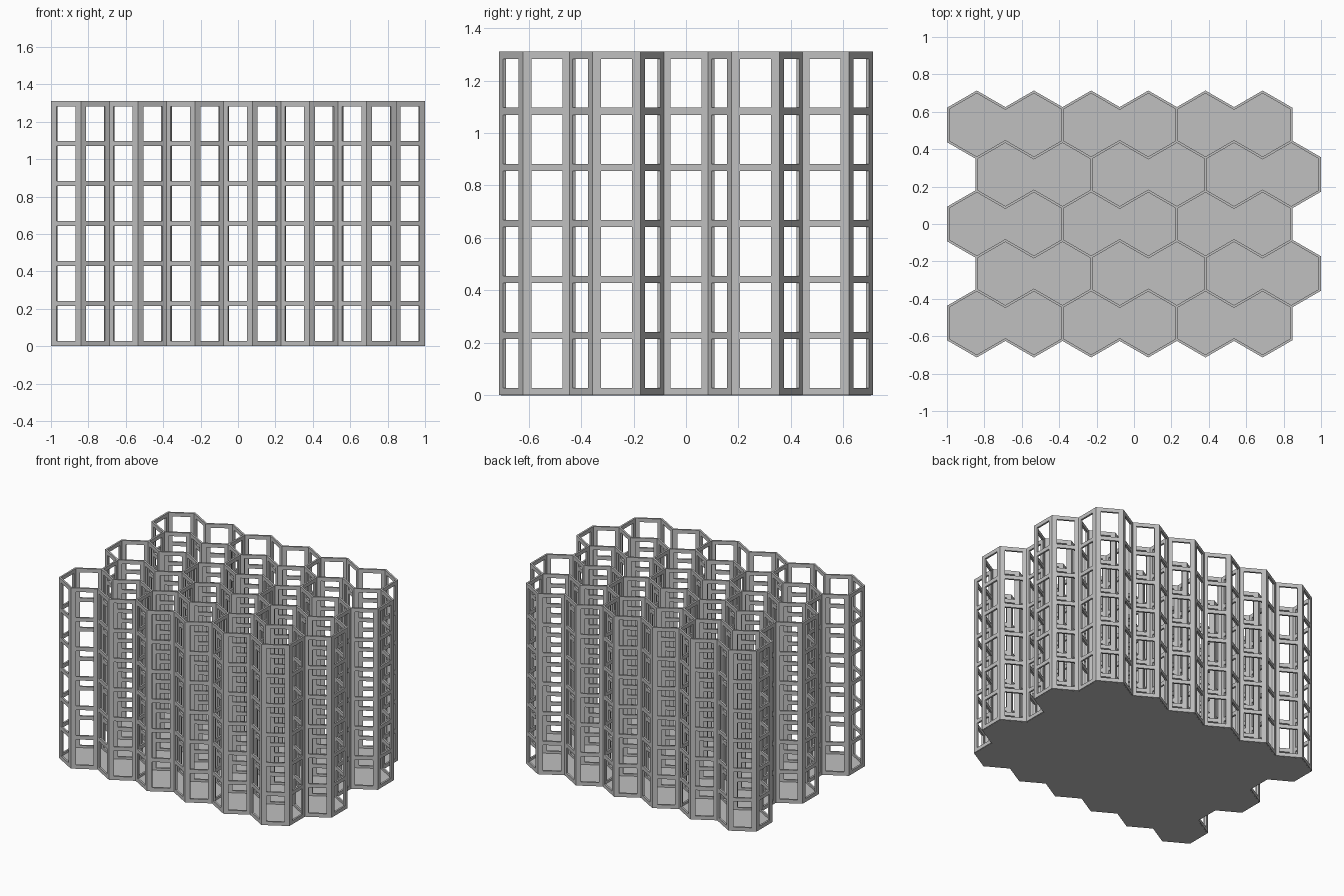
import bpy, bmesh, math
from mathutils import Vector

cube = bpy.data.objects.get("Cube")
if cube:
    bpy.data.objects.remove(cube, do_unlink=True)

ROWS, COLS, LEVELS = 5, 6, 6
THICK = 0.013                                # wall thickness
WIDTH = (2 - THICK) / (COLS + 0.5)           # hexagon width, flat to flat
RADIUS = WIDTH / math.sqrt(3)
HEIGHT, BASE, FLOOR_TOP = 1.31, 0.001, 0.012
BAND, OPENING = 0.0275, 0.118                # rail height, window width
PITCH = (HEIGHT - BAND) / LEVELS

grey = bpy.data.materials.new("plain grey")
grey.use_nodes = True
grey.diffuse_color = (0.53, 0.53, 0.53, 1)
grey.node_tree.nodes["Principled BSDF"].inputs["Base Color"].default_value = grey.diffuse_color


def make_object(name, bm):
    bmesh.ops.remove_doubles(bm, verts=bm.verts, dist=0.0002)
    bmesh.ops.recalc_face_normals(bm, faces=bm.faces)
    mesh = bpy.data.meshes.new(name)
    bm.to_mesh(mesh)
    bm.free()
    mesh.materials.append(grey)
    obj = bpy.data.objects.new(name, mesh)
    bpy.context.collection.objects.link(obj)


def face(bm, points):
    return bm.faces.new([bm.verts.new(p) for p in points])


def at(p, z):
    return Vector((p.x, p.y, z))


def hexagon(row, col):
    x = (col - COLS / 2 + 0.25 + 0.5 * (row % 2)) * WIDTH
    y = (row - (ROWS - 1) / 2) * 1.5 * RADIUS
    angles = [math.radians(60 * k - 30) for k in range(6)]
    return [Vector((x + RADIUS * math.cos(a), y + RADIUS * math.sin(a))) for a in angles]


def key(p):
    return (round(p.x * 500), round(p.y * 500))


# Collect the shared walls; cells are joined in open pairs along each row
nodes, walls = {}, set()


def node(p):
    for k, q in nodes.items():
        if (q - p).length < 0.001:
            return k
    nodes[key(p)] = p
    return key(p)


for row in range(ROWS):
    for col in range(COLS):
        corners = [node(p) for p in hexagon(row, col)]
        for k in range(6):
            open_side = (k == 0 and col % 2 == 0) or (k == 3 and col % 2 == 1)
            if not open_side:
                walls.add(tuple(sorted((corners[k], corners[(k + 1) % 6]))))

neighbours = {k: [] for k in nodes}
for a, b in walls:
    neighbours[a].append(b)
    neighbours[b].append(a)

# Window rails: alternating rail and opening heights
levels = [BASE]
for i in range(LEVELS):
    levels += [i * PITCH + BAND, (i + 1) * PITCH]
levels.append(HEIGHT)


def wall_corner(end, other, normal):
    """Mitred wall corner on the side that normal points to."""
    p = nodes[end]
    outward = (p - nodes[other]).normalized()
    blocked = any((nodes[c] - p).dot(normal) > 0.01 for c in neighbours[end] if c != other)
    mitre = THICK / 2 * math.tan(math.radians(30))
    return p + normal * THICK / 2 + outward * (-mitre if blocked else mitre)


# Window walls, mitred together at the corners
bm = bmesh.new()
for a, b in sorted(walls):
    pa, pb = nodes[a], nodes[b]
    along = (pb - pa).normalized()
    middle = (pa + pb) / 2
    sides = []
    for s in (1, -1):
        normal = Vector((-along.y, along.x)) * s
        centre = middle + normal * THICK / 2
        line = [wall_corner(a, b, normal), centre - along * OPENING / 2,
                centre + along * OPENING / 2, wall_corner(b, a, normal)]
        sides.append(line)
        for j in range(len(levels) - 1):
            for i in range(3):
                if i == 1 and j % 2 == 1:
                    continue
                low, high = levels[j], levels[j + 1]
                face(bm, [at(line[i], low), at(line[i + 1], low),
                          at(line[i + 1], high), at(line[i], high)])
    left, right = sides
    # Window reveals
    for j in range(1, len(levels) - 1, 2):
        low, high = levels[j], levels[j + 1]
        for i in (1, 2):
            face(bm, [at(left[i], low), at(right[i], low), at(right[i], high), at(left[i], high)])
        for z in (low, high):
            face(bm, [at(left[1], z), at(left[2], z), at(right[2], z), at(right[1], z)])
    # Top and bottom edges
    for z in (BASE, HEIGHT):
        face(bm, [at(p, z) for p in [pa] + left + [pb] + right[::-1]])
make_object("window_walls", bm)

# Floor slab under all cells
bm = bmesh.new()
for row in range(ROWS):
    for col in range(COLS):
        face(bm, [at(p, 0) for p in hexagon(row, col)])
bmesh.ops.remove_doubles(bm, verts=bm.verts, dist=0.0005)
slab = bmesh.ops.dissolve_faces(bm, faces=bm.faces[:], use_verts=False)["region"]
top = bmesh.ops.extrude_face_region(bm, geom=slab, use_keep_orig=True)["geom"]
bmesh.ops.translate(bm, vec=(0, 0, FLOOR_TOP),
                    verts=[v for v in top if isinstance(v, bmesh.types.BMVert)])
make_object("floor", bm)
